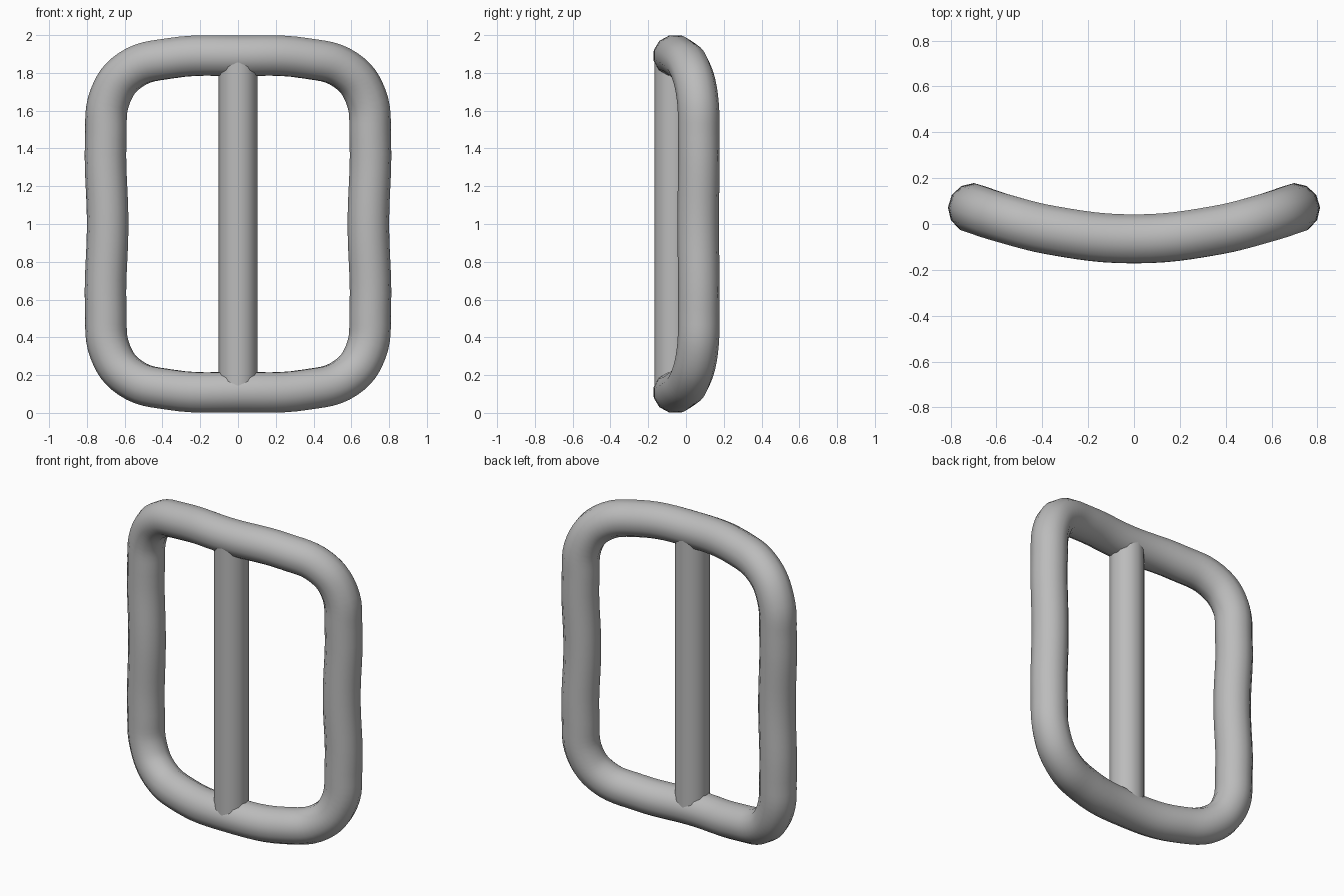
import bpy
import math

cube = bpy.data.objects.get("Cube")
if cube:
    bpy.data.objects.remove(cube, do_unlink=True)

GREY = (0.5, 0.5, 0.5, 1.0)
TUBE_R = 0.11

metal = bpy.data.materials.new("grey_metal")
metal.use_nodes = True
metal.diffuse_color = GREY
metal.node_tree.nodes["Principled BSDF"].inputs["Base Color"].default_value = GREY


def bow(x):
    """Depth of the frame, curving backward toward its sides."""
    return -0.065 + 0.133 * (abs(x) / 0.7) ** 1.9


def finish(obj):
    obj.data.materials.clear()
    obj.data.materials.append(metal)
    bpy.ops.object.select_all(action="DESELECT")
    obj.select_set(True)
    bpy.context.view_layer.objects.active = obj
    bpy.ops.object.shade_smooth_by_angle(angle=math.radians(35))


# Frame: one round tube swept around a soft, slightly waisted rectangle
quarter = [(0.69, 0.0), (0.70, 0.45), (0.675, 0.68), (0.57, 0.815), (0.36, 0.877)]
upper = quarter + [(0.0, 0.89)] + [(-x, z) for x, z in reversed(quarter)]
lower = [(x, -z) for x, z in reversed(upper[1:-1])]
path = upper + lower

curve = bpy.data.curves.new("frame_path", "CURVE")
curve.dimensions = "3D"
curve.bevel_depth = TUBE_R
curve.bevel_resolution = 4
curve.resolution_u = 6
spline = curve.splines.new("BEZIER")
spline.bezier_points.add(len(path) - 1)
spline.use_cyclic_u = True
for point, (x, z) in zip(spline.bezier_points, path):
    point.co = (x, bow(x), z + 1.0)
    point.handle_left_type = point.handle_right_type = "AUTO"
frame = bpy.data.objects.new("frame", curve)
bpy.context.collection.objects.link(frame)
bpy.ops.object.select_all(action="DESELECT")
frame.select_set(True)
bpy.context.view_layer.objects.active = frame
bpy.ops.object.convert(target="MESH")
finish(bpy.context.view_layer.objects.active)

# Centre bar: upright rod whose ends sink into the frame
bpy.ops.mesh.primitive_cylinder_add(vertices=12, radius=0.103, depth=1.74,
                                    location=(0, bow(0), 1.0))
bar = bpy.context.object
bar.name = "centre_bar"
finish(bar)
